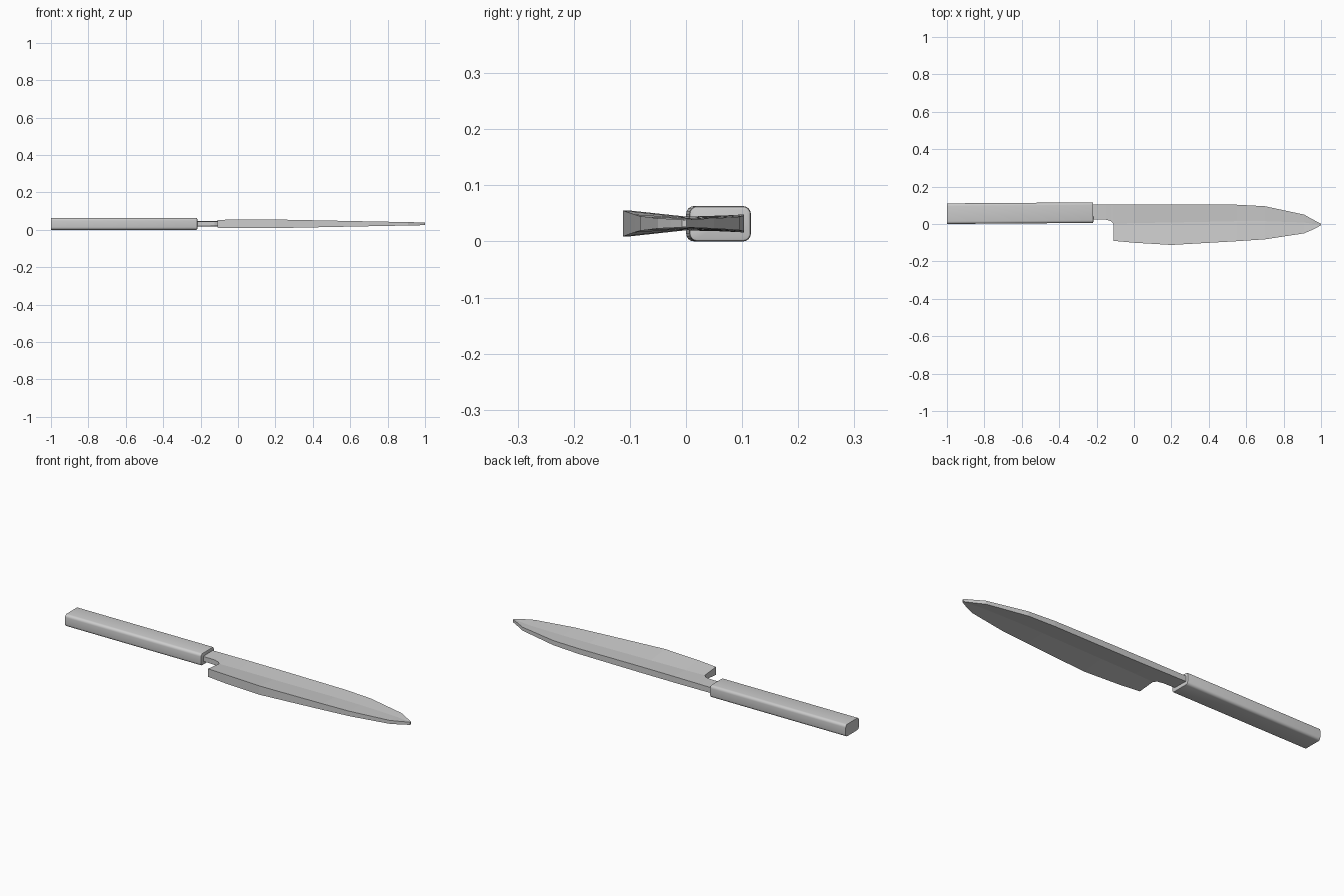
import bpy, bmesh, math
from mathutils import Matrix

cube = bpy.data.objects.get("Cube")
if cube:
    bpy.data.objects.remove(cube)

MID_Z = 0.032

steel = bpy.data.materials.new("plain grey")
steel.use_nodes = True
grey = (0.6, 0.6, 0.6, 1)
steel.diffuse_color = grey
steel.node_tree.nodes["Principled BSDF"].inputs["Base Color"].default_value = grey


def add_object(name, bm):
    bmesh.ops.recalc_face_normals(bm, faces=bm.faces)
    mesh = bpy.data.meshes.new(name)
    bm.to_mesh(mesh)
    bm.free()
    mesh.materials.append(steel)
    obj = bpy.data.objects.new(name, mesh)
    bpy.context.collection.objects.link(obj)
    return obj


# Blade and tang: stations of x, then (y, half thickness) for spine, hollow, edge
stations = [
    (-0.24, (0.103, 0.014), (0.025, 0.013)),
    (-0.15, (0.103, 0.015), (0.023, 0.013)),
    (-0.125, (0.103, 0.015), (0.016, 0.012)),
    (-0.11, (0.103, 0.015), (0.002, 0.012), (-0.09, 0.021)),
    (0.0, (0.103, 0.016), (0.005, 0.011), (-0.1, 0.023)),
    (0.2, (0.103, 0.016), (0.008, 0.01), (-0.112, 0.023)),
    (0.55, (0.103, 0.014), (0.015, 0.009), (-0.092, 0.016)),
    (0.7, (0.095, 0.012), (0.015, 0.008), (-0.082, 0.013)),
    (0.91, (0.05, 0.009), (0.008, 0.006), (-0.05, 0.009)),
    (0.96, (0.022, 0.008), (0.0, 0.006), (-0.028, 0.008)),
    (1.0, (0.001, 0.007), (-0.003, 0.006), (-0.007, 0.007)),
]
bm = bmesh.new()
sheets = []
for side in (1, -1):
    rows = [[bm.verts.new((x, y, MID_Z + side * h)) for y, h in row]
            for x, *row in stations]
    for a, b in zip(rows, rows[1:]):
        for i in range(min(len(a), len(b)) - 1):
            bm.faces.new((a[i], b[i], b[i + 1], a[i + 1]))
    sheets.append([v for row in rows for v in row])

# Walls join the outlines of the two blade sides
partner = dict(zip(*sheets))
for edge in [e for e in bm.edges if e.is_boundary and e.verts[0] in partner]:
    a, b = edge.verts
    bm.faces.new((a, b, partner[b], partner[a]))
add_object("blade", bm)

# Handle: long edges rounded, front rim softened, butt left flat
bm = bmesh.new()
bmesh.ops.create_cube(bm, size=1)
bmesh.ops.scale(bm, vec=(0.782, 0.11, 0.063), verts=bm.verts)
long_edges = [e for e in bm.edges
              if abs(e.verts[0].co.x - e.verts[1].co.x) > 0.5]
bmesh.ops.bevel(bm, geom=long_edges, offset=0.014, segments=4,
                profile=0.5, affect='EDGES')
rim = [e for e in bm.edges if all(v.co.x > 0.39 for v in e.verts)]
bmesh.ops.bevel(bm, geom=rim, offset=0.005, segments=2,
                profile=0.5, affect='EDGES')
bmesh.ops.rotate(bm, matrix=Matrix.Rotation(math.radians(0.4), 3, 'Z'),
                 verts=bm.verts)
bmesh.ops.translate(bm, vec=(-0.609, 0.058, 0.0315), verts=bm.verts)
handle = add_object("handle", bm)

bpy.context.view_layer.objects.active = handle
handle.select_set(True)
bpy.ops.object.shade_smooth_by_angle(angle=math.radians(40))
